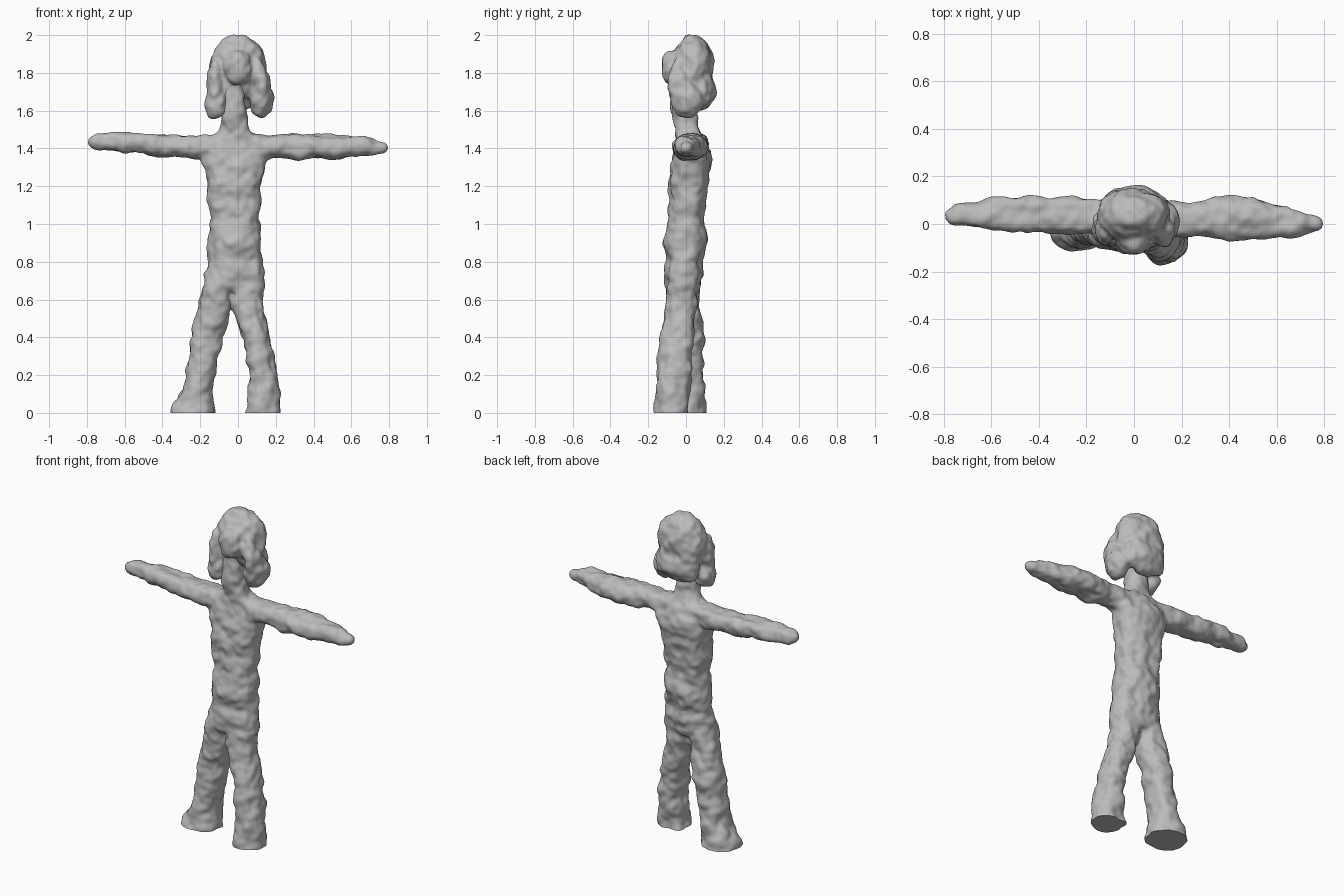
import bpy, bmesh, math
from mathutils import Matrix, Vector, noise

cube = bpy.data.objects.get("Cube")
if cube:
    bpy.data.objects.remove(cube)

clay = bpy.data.materials.new("grey_clay")
clay.use_nodes = True
GREY = (0.5, 0.5, 0.5, 1)
clay.diffuse_color = GREY
clay.node_tree.nodes["Principled BSDF"].inputs["Base Color"].default_value = GREY


def tube(bm, axis, rings, sides=24):
    """Loft rounded rings: (position on axis, low and high on each cross axis)."""
    loops = []
    for pos, a0, a1, b0, b1 in rings:
        loop = []
        for i in range(sides):
            t = math.tau * i / sides
            c, s = math.cos(t), math.sin(t)
            a = (a0 + a1) / 2 + (a1 - a0) / 2 * math.copysign(abs(c) ** 0.85, c)
            b = (b0 + b1) / 2 + (b1 - b0) / 2 * math.copysign(abs(s) ** 0.85, s)
            loop.append(bm.verts.new((a, b, pos) if axis == "z" else (pos, a, b)))
        loops.append(loop)
    for low, high in zip(loops, loops[1:]):
        for i in range(sides):
            j = (i + 1) % sides
            bm.faces.new((low[i], low[j], high[j], high[i]))
    bm.faces.new(loops[0][::-1])
    bm.faces.new(loops[-1])


def blob(bm, centre, radii, tilt=0):
    matrix = (Matrix.Translation(centre) @ Matrix.Rotation(tilt, 4, "Y")
              @ Matrix.Diagonal((*radii, 1)))
    bmesh.ops.create_uvsphere(bm, u_segments=24, v_segments=16, radius=1, matrix=matrix)


def sculpt(name, bm, bump, smooth):
    """Fuse overlapping lumps, soften them and press uneven dents into the clay."""
    bmesh.ops.recalc_face_normals(bm, faces=bm.faces)
    mesh = bpy.data.meshes.new(name)
    bm.to_mesh(mesh)
    bm.free()
    obj = bpy.data.objects.new(name, mesh)
    bpy.context.collection.objects.link(obj)
    remesh = obj.modifiers.new("fuse", "REMESH")
    remesh.mode = "VOXEL"
    remesh.voxel_size = 0.01
    soften = obj.modifiers.new("soften", "SMOOTH")
    soften.iterations = smooth
    deps = bpy.context.evaluated_depsgraph_get()
    fused = bpy.data.meshes.new_from_object(obj.evaluated_get(deps))
    obj.modifiers.clear()
    obj.data = fused
    bm = bmesh.new()
    bm.from_mesh(fused)
    bm.normal_update()
    moves = []
    for v in bm.verts:
        n = noise.noise(v.co * 11) + 0.5 * noise.noise(v.co * 24 + Vector((3, 1, 2)))
        moves.append((v, v.normal * n * bump))
    for v, move in moves:
        v.co += move
    # Flat soles on the ground
    cut = bmesh.ops.bisect_plane(bm, geom=bm.verts[:] + bm.edges[:] + bm.faces[:],
                                 plane_co=(0, 0, 0), plane_no=(0, 0, 1), clear_inner=True)
    rim = [e for e in cut["geom_cut"] if isinstance(e, bmesh.types.BMEdge)]
    if rim:
        bmesh.ops.holes_fill(bm, edges=rim, sides=0)
    bm.to_mesh(fused)
    bm.free()
    fused.materials.clear()
    fused.materials.append(clay)
    bpy.ops.object.select_all(action="DESELECT")
    obj.select_set(True)
    bpy.context.view_layer.objects.active = obj
    bpy.ops.object.shade_smooth_by_angle(angle=math.radians(50))
    return obj


# Torso and neck, with a waist crease and a hem over the hips
body = bmesh.new()
tube(body, "z", [
    (0.64, -0.15, 0.13, -0.09, 0.06), (0.67, -0.18, 0.145, -0.11, 0.08),
    (0.74, -0.18, 0.14, -0.11, 0.09), (0.8, -0.16, 0.12, -0.1, 0.08),
    (0.85, -0.16, 0.12, -0.11, 0.1), (0.92, -0.16, 0.125, -0.115, 0.11),
    (1.0, -0.15, 0.115, -0.1, 0.1), (1.03, -0.15, 0.11, -0.09, 0.1),
    (1.18, -0.165, 0.125, -0.095, 0.115), (1.3, -0.18, 0.145, -0.08, 0.13),
    (1.38, -0.2, 0.17, -0.065, 0.125), (1.45, -0.16, 0.13, -0.055, 0.1),
    (1.49, -0.11, 0.075, -0.06, 0.07), (1.54, -0.09, 0.045, -0.065, 0.06),
    (1.65, -0.08, 0.04, -0.07, 0.06), (1.76, -0.07, 0.04, -0.07, 0.06)])

# Legs run past the ground and are trimmed flat
tube(body, "z", [
    (-0.05, -0.375, -0.125, -0.12, 0.11), (0.03, -0.35, -0.13, -0.115, 0.105),
    (0.11, -0.305, -0.135, -0.095, 0.1), (0.2, -0.275, -0.125, -0.09, 0.09),
    (0.4, -0.245, -0.075, -0.085, 0.1), (0.58, -0.205, -0.04, -0.1, 0.07),
    (0.72, -0.17, -0.02, -0.1, 0.06)])
tube(body, "z", [
    (-0.05, 0.035, 0.225, -0.17, 0.015), (0.04, 0.04, 0.22, -0.165, 0.015),
    (0.12, 0.055, 0.215, -0.155, 0.02), (0.22, 0.06, 0.205, -0.155, 0.025),
    (0.4, 0.02, 0.17, -0.135, 0.04), (0.58, -0.035, 0.135, -0.11, 0.065),
    (0.72, -0.04, 0.12, -0.1, 0.06)])

# Arms, tapering to mitten hands
tube(body, "x", [
    (0.05, -0.05, 0.1, 1.33, 1.47), (0.2, -0.05, 0.09, 1.35, 1.475),
    (0.35, -0.065, 0.11, 1.34, 1.475), (0.5, -0.06, 0.115, 1.345, 1.47),
    (0.6, -0.055, 0.08, 1.35, 1.465), (0.7, -0.05, 0.06, 1.36, 1.455),
    (0.76, -0.03, 0.035, 1.375, 1.44), (0.79, -0.01, 0.02, 1.39, 1.42)])
tube(body, "x", [
    (-0.79, 0.015, 0.06, 1.415, 1.455), (-0.75, -0.005, 0.085, 1.395, 1.475),
    (-0.65, -0.02, 0.09, 1.385, 1.48), (-0.55, -0.03, 0.115, 1.375, 1.485),
    (-0.4, -0.035, 0.115, 1.355, 1.475), (-0.2, -0.04, 0.11, 1.345, 1.475),
    (-0.05, -0.05, 0.1, 1.33, 1.47)])
sculpt("body", body, 0.016, 6)

# Head: cap of hair, back hair, hanging side locks and a round face
head = bmesh.new()
blob(head, (0, 0.035, 1.825), (0.155, 0.115, 0.18))
blob(head, (0.0, 0.085, 1.71), (0.15, 0.065, 0.115))
blob(head, (-0.03, 0.0, 1.75), (0.07, 0.07, 0.1))
blob(head, (0.0, -0.055, 1.83), (0.08, 0.08, 0.095))
blob(head, (-0.125, -0.03, 1.72), (0.043, 0.065, 0.15), 0.03)
blob(head, (-0.12, -0.02, 1.64), (0.06, 0.07, 0.08))
blob(head, (0.12, -0.025, 1.75), (0.045, 0.065, 0.15), -0.2)
blob(head, (0.125, 0.01, 1.66), (0.065, 0.09, 0.1))
sculpt("head_and_hair", head, 0.018, 4)
